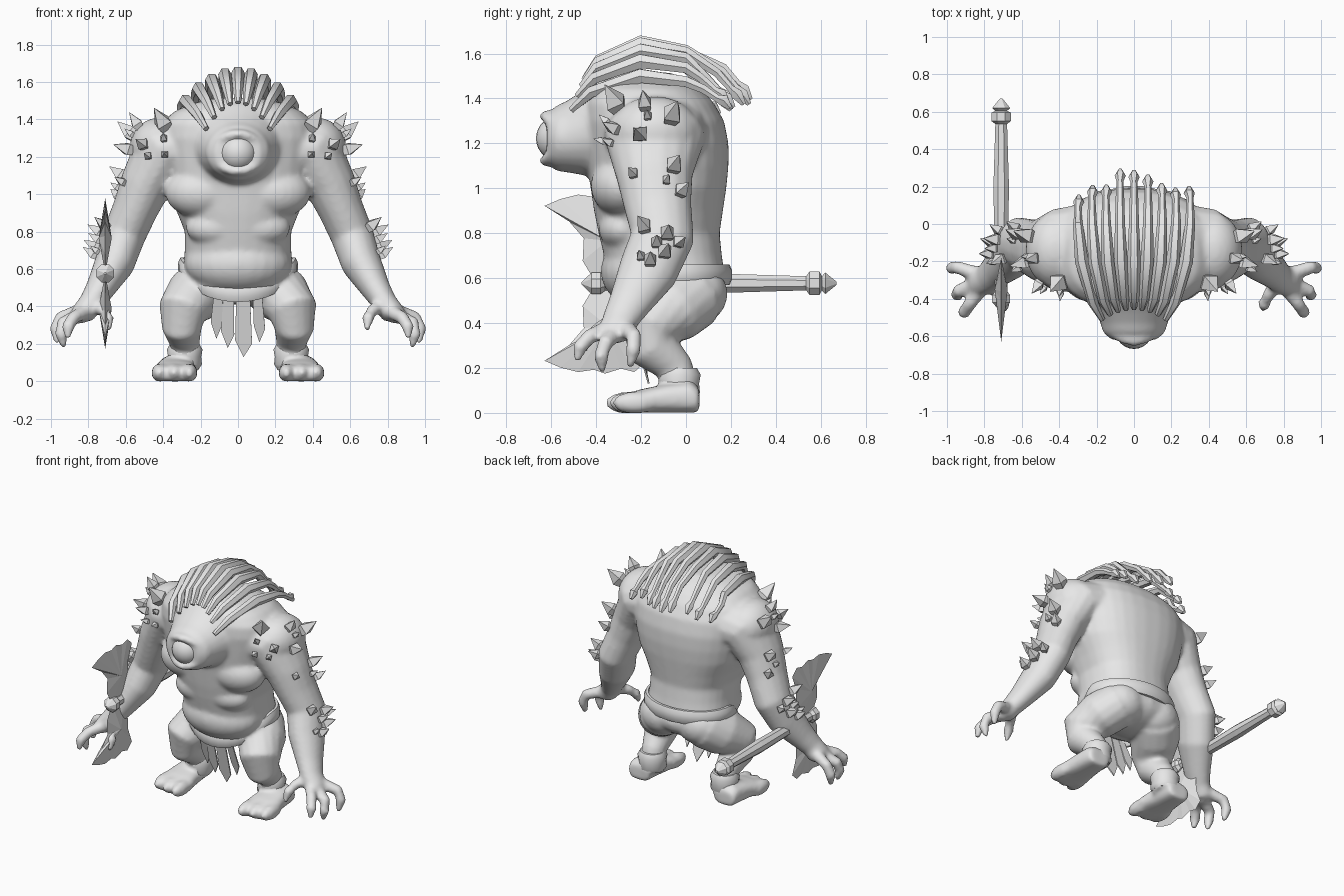
import bpy, bmesh, math, random
from mathutils import Vector, Matrix

random.seed(4)
if "Cube" in bpy.data.objects:
    bpy.data.objects.remove(bpy.data.objects["Cube"])

grey = bpy.data.materials.new("plain_grey")
grey.use_nodes = True
grey.diffuse_color = (0.8, 0.8, 0.8, 1)
grey.node_tree.nodes["Principled BSDF"].inputs["Base Color"].default_value = (0.8, 0.8, 0.8, 1)


def finish(name, bm, smooth=True):
    bmesh.ops.recalc_face_normals(bm, faces=bm.faces)
    me = bpy.data.meshes.new(name)
    bm.to_mesh(me)
    bm.free()
    me.materials.append(grey)
    ob = bpy.data.objects.new(name, me)
    bpy.context.collection.objects.link(ob)
    if smooth:
        bpy.ops.object.select_all(action='DESELECT')
        ob.select_set(True)
        bpy.context.view_layer.objects.active = ob
        bpy.ops.object.shade_smooth_by_angle(angle=math.radians(45))
    return ob


def loft(bm, rings, closed=False):
    rows = [[bm.verts.new(p) for p in ring] for ring in rings]
    n = len(rows[0])
    for i in range(len(rows) if closed else len(rows) - 1):
        a, b = rows[i], rows[(i + 1) % len(rows)]
        for j in range(n):
            k = (j + 1) % n
            bm.faces.new((a[j], a[k], b[k], b[j]))
    if not closed:
        bm.faces.new(rows[0])
        bm.faces.new(rows[-1])


def ring(c, u, v, n, power=1.0):
    pts = []
    for i in range(n):
        a = 2 * math.pi * (i + 0.5) / n
        ca, sa = math.cos(a), math.sin(a)
        pts.append(c + u * math.copysign(abs(ca) ** power, ca) + v * math.copysign(abs(sa) ** power, sa))
    return pts


def tube(bm, path, n=16, ref=(0, 1, 0), flat=1.0):
    pts = [Vector(p[:3]) for p in path]
    rings = []
    for i, p in enumerate(path):
        t = (pts[min(i + 1, len(pts) - 1)] - pts[max(i - 1, 0)]).normalized()
        u = t.cross(Vector(ref)).normalized()
        v = u.cross(t)
        rings.append(ring(pts[i], u * p[3], v * p[3] * flat, n))
    loft(bm, rings)


def ball(bm, c, r):
    m = Matrix.Translation(c) @ Matrix.Diagonal((*r, 1))
    bmesh.ops.create_uvsphere(bm, u_segments=24, v_segments=14, radius=1, matrix=m)


def side(path, s):
    return [(p[0] * s, *p[1:]) for p in path]


# Body skin: overlapping masses fused into one smooth surface
ARM = [(.22, -.13, 1.25, .2), (.41, -.14, 1.225, .18), (.495, -.14, 1.05, .138), (.55, -.125, .92, .122),
       (.61, -.105, .78, .116), (.66, -.17, .63, .108), (.74, -.25, .49, .078), (.785, -.29, .42, .066),
       (.83, -.31, .36, .065)]
LEG = [(.15, .03, .53, .155), (.235, -.07, .46, .155), (.295, -.17, .38, .133), (.3, -.15, .29, .108),
       (.285, -.05, .2, .08), (.285, -.02, .06, .085)]
FINGERS = [[(.80, -.33, .38, .04), (.88, -.43, .34, .036), (.91, -.475, .29, .036), (.91, -.485, .23, .016)],
           [(.83, -.31, .36, .042), (.94, -.36, .31, .036), (.945, -.38, .25, .036), (.93, -.37, .18, .016)],
           [(.83, -.27, .38, .042), (.95, -.23, .34, .036), (.975, -.235, .28, .036), (.965, -.25, .2, .016)],
           [(.78, -.29, .41, .04), (.72, -.38, .38, .036), (.695, -.43, .34, .036), (.69, -.46, .27, .014)]]
# height, half width, front, back
TORSO = [(.44, .16, -.2, .06), (.5, .26, -.3, .14), (.6, .295, -.33, .175), (.7, .285, -.365, .16),
         (.8, .285, -.39, .15), (.9, .325, -.41, .165), (1.0, .375, -.425, .18), (1.1, .4, -.44, .19),
         (1.2, .42, -.45, .19), (1.3, .43, -.46, .17), (1.38, .41, -.455, .125), (1.44, .345, -.43, .07),
         (1.485, .25, -.39, .0), (1.515, .12, -.34, -.07)]
# depth, height of centre, half width, half height
HEAD = [(-.32, 1.27, .27, .24), (-.4, 1.265, .24, .22), (-.47, 1.245, .205, .185), (-.53, 1.23, .18, .16),
        (-.58, 1.222, .165, .145), (-.62, 1.222, .12, .1)]
FOOT = [(.06, .08, .055), (.02, .09, .07), (-.08, .1, .065), (-.2, .12, .053), (-.3, .115, .038)]

bm = bmesh.new()
loft(bm, [ring(Vector((0, (f + b) / 2, z)), Vector((w, 0, 0)), Vector((0, (b - f) / 2, 0)), 32, .83)
          for z, w, f, b in TORSO])
loft(bm, [ring(Vector((0, y, z)), Vector((w, 0, 0)), Vector((0, 0, h)), 24) for y, z, w, h in HEAD])
ball(bm, (0, -.18, .63), (.285, .2, .17))
ball(bm, (0, -.03, .54), (.3, .215, .13))
for s in (1, -1):
    ball(bm, (.19 * s, -.28, 1.01), (.2, .145, .14))
    ball(bm, (.11 * s, -.28, .82), (.17, .11, .1))
    ball(bm, (.14 * s, .06, .53), (.15, .125, .13))
    ball(bm, (.42 * s, -.14, 1.25), (.16, .2, .16))
    tube(bm, side(ARM, s), flat=1.24)
    tube(bm, side(LEG, s), flat=1.05)
    ball(bm, (.835 * s, -.31, .365), (.055, .08, .055))
    for f in FINGERS:
        tube(bm, side(f, s), 10, (s, 1, 1))
    loft(bm, [ring(Vector((.335 * s, y, h)), Vector((w, 0, 0)), Vector((0, 0, h)), 16, .75) for y, w, h in FOOT])
    for x in (.26, .34, .42):
        ball(bm, (x * s, -.26 + (x - .26) * .2, .045), (.044, .1, .05))
# heavy almond eyelid with pointed corners
lid = []
for i in range(28):
    a = 2 * math.pi * i / 28
    d = Vector((math.cos(a), 0, math.sin(a)))
    c = Vector((.15 * d.x, -.615 + .075 * d.x ** 2, 1.222 + .1 * math.copysign(abs(d.z) ** 1.5, d.z)))
    lid.append(ring(c, d * .028, Vector((0, .04, 0)), 8))
loft(bm, lid, True)
for v in bm.verts:
    v.co.z = max(v.co.z, 0)
body = finish("body", bm)
rem = body.modifiers.new("fuse", 'REMESH')
rem.mode = 'VOXEL'
rem.voxel_size = .013
rem.use_smooth_shade = True
relax = body.modifiers.new("relax", 'SMOOTH')
relax.factor = .5
relax.iterations = 10

# Eyeball
bm = bmesh.new()
ball(bm, (0, -.568, 1.222), (.1, .1, .1))
finish("eyeball", bm)

# Hair locks fanning up from the brow and sweeping over the back
bm = bmesh.new()
for i in range(9):
    t = (i - 4) / 4
    q = t * t
    dy, dz = random.uniform(-.05, .03), random.uniform(-.02, .02)
    end = .24 - .09 * q + dy
    tube(bm, [(.17 * t, -.45 - .06 * q, 1.49 - .14 * q, .016), (.22 * t, -.39 - .03 * q, 1.57 - .14 * q, .028),
              (.28 * t, -.2, 1.65 - .15 * q, .036), (.3 * t, 0, 1.615 - .14 * q, .027),
              (.3 * t, end - .09, 1.53 - .1 * q + dz, .022), (.3 * t, end - .03, 1.46 - .07 * q + dz, .018),
              (.295 * t, end, 1.43 - .05 * q + dz, .03), (.295 * t, end + .03, 1.385 - .04 * q + dz, .012)],
         6, (1, 0, 0))
finish("hair_locks", bm)

# Spikes set on the skin: outer ones by depth and height, front ones by width and height, then length
OUTER = [(-.3, 1.36, .14), (-.18, 1.36, .1), (-.2, 1.235, .11), (-.17, 1.315, .06), (-.07, 1.31, .13),
         (-.23, 1.06, .07), (-.06, 1.09, .11), (-.09, 1.03, .06), (-.03, .98, .09), (-.18, .82, .1),
         (-.085, .79, .1), (-.13, .75, .08), (-.04, .755, .08), (-.1, .71, .1), (-.16, .67, .09), (-.2, .69, .06)]
FRONT = [(.395, 1.29, .06), (.39, 1.21, .06), (.5, 1.26, .09), (.475, 1.2, .06)]
rays = [((2, y, z), (-1, 0, 0), size) for y, z, size in OUTER]
rays += [((x, -2, z), (0, 1, 0), size) for x, z, size in FRONT]
bpy.context.view_layer.update()
skin = body.evaluated_get(bpy.context.evaluated_depsgraph_get())
bm = bmesh.new()
for origin, heading, size in rays:
    hit, base, normal, face = skin.ray_cast(Vector(origin), Vector(heading))
    d = (normal + Vector((0, 0, .35))).normalized()
    path = [(*(base + d * size * f), size * r) for f, r in ((-.15, .26), (.22, .4), (.95, .01))]
    for s in (1, -1):
        tube(bm, side(path, s), 4, (0, 1, 0) if abs(d.y) < .7 else (1, 0, 0))
finish("arm_spikes", bm, False)

# Belt, dipping under the belly
bm = bmesh.new()
rings = []
for i in range(36):
    a = 2 * math.pi * i / 36
    d = Vector((math.cos(a), math.sin(a), 0))
    c = Vector((.3 * d.x, -.05 + .235 * d.y, .615 - .145 * max(0, -d.y) ** 1.4))
    rings.append(ring(c, d * .022, Vector((0, 0, .05)), 8))
loft(bm, rings, True)
finish("belt", bm)

# Ankle cuffs
bm = bmesh.new()
for s in (1, -1):
    tube(bm, [(.285 * s, -.03, z, r) for z, r in ((.07, .08), (.09, .094), (.13, .09), (.17, .097), (.2, .08))], 16)
finish("ankle_cuffs", bm)

# Loincloth strips hanging inward: centre, half width, tip height
bm = bmesh.new()
for x, w, tip in ((-.115, .03, .23), (-.055, .035, .18), (.03, .045, .13), (.115, .03, .21)):
    pts = [(x * .9 - w * .8, -.25, .48), (x - w, -.19, tip + .09), (x, -.17, tip),
           (x + w, -.19, tip + .07), (x * .9 + w * .8, -.25, .48)]
    bm.faces.new([bm.verts.new(p) for p in pts])
cloth = finish("loincloth", bm, False)
cloth.modifiers.new("thickness", 'SOLIDIFY').thickness = .008

# Axe shaft with collar, pommel and front knob
AX, AZ = -.71, .577
bm = bmesh.new()
SHAFT = [(.67, .008), (.62, .052), (.605, .034), (.595, .056), (.55, .056), (.535, .034), (.2, .045),
         (-.36, .035), (-.38, .052), (-.42, .052), (-.465, .006)]
loft(bm, [ring(Vector((AX, y, AZ)), Vector((r, 0, 0)), Vector((0, 0, r)), 8) for y, r in SHAFT])
finish("axe_shaft", bm, False)

# Twin blades: thin rims rising to a central ridge
BLADE = [(-.26, 0), (-.4, 0), (-.46, .1), (-.455, .2), (-.52, .275), (-.63, .345), (-.56, .375), (-.48, .395),
         (-.41, .385), (-.36, .402), (-.29, .38), (-.23, .395), (-.18, .35), (-.22, .25), (-.23, .1)]
bm = bmesh.new()
for s in (1, -1):
    rim = [bm.verts.new((AX, y, AZ + z * s)) for y, z in BLADE]
    for x in (.035, -.035):
        mid = bm.verts.new((AX + x, -.35, AZ + .19 * s))
        for j, v in enumerate(rim):
            bm.faces.new((v, rim[(j + 1) % len(rim)], mid))
finish("axe_blades", bm, False)
